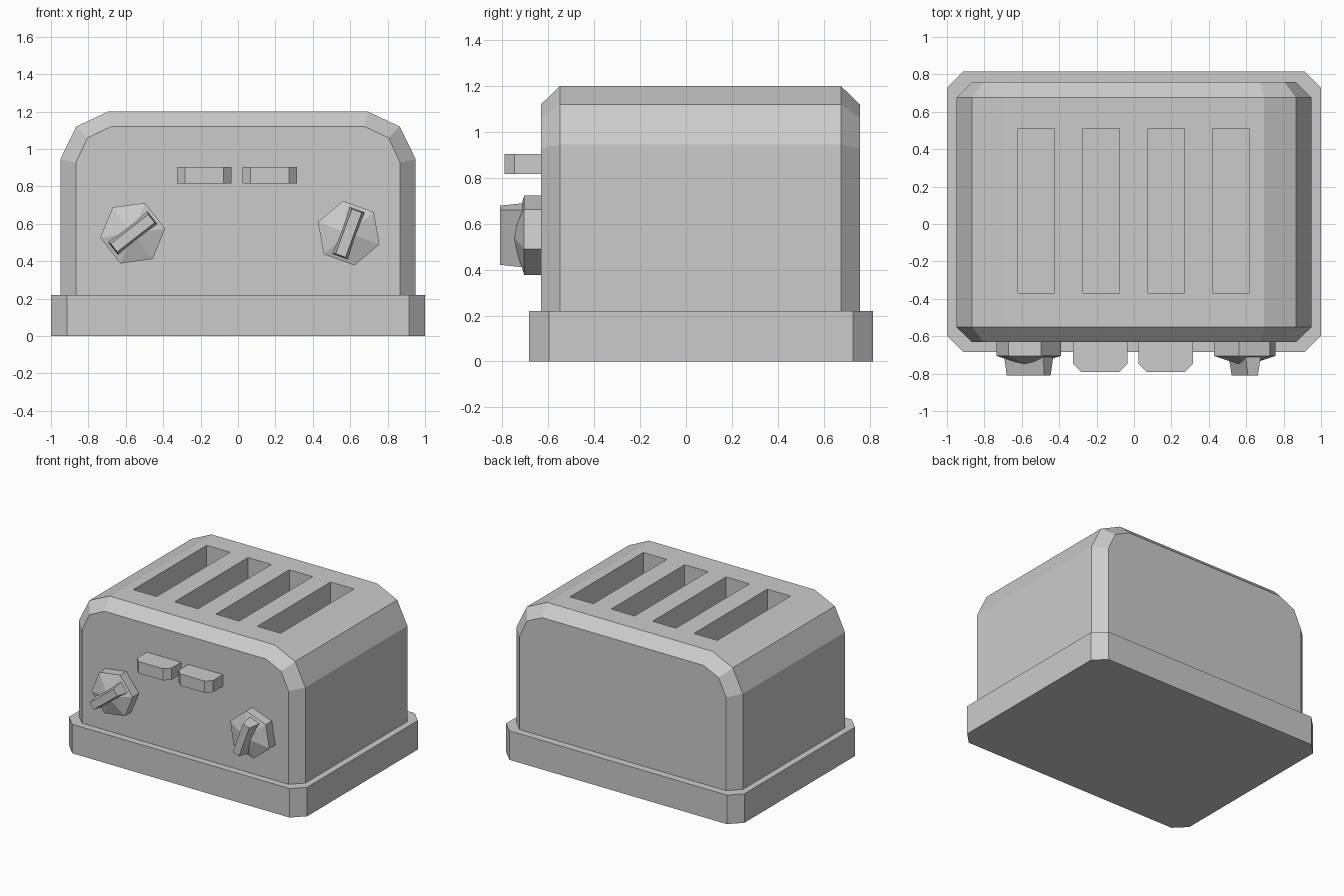
import bpy, bmesh
from math import cos, sin, radians
from mathutils import Vector

if "Cube" in bpy.data.objects:
    bpy.data.objects.remove(bpy.data.objects["Cube"])


def loft(name, rings):
    """Closed mesh skinned through rings of equal point count."""
    bm = bmesh.new()
    loops = [[bm.verts.new(p) for p in ring] for ring in rings]
    n = len(loops[0])
    for a, b in zip(loops, loops[1:]):
        for i in range(n):
            j = (i + 1) % n
            bm.faces.new((a[i], a[j], b[j], b[i]))
    bm.faces.new(loops[0][::-1])
    bm.faces.new(loops[-1])
    bmesh.ops.recalc_face_normals(bm, faces=bm.faces)
    mesh = bpy.data.meshes.new(name)
    bm.to_mesh(mesh)
    bm.free()
    obj = bpy.data.objects.new(name, mesh)
    bpy.context.collection.objects.link(obj)
    return obj


def mirror_x(half):
    return half + [(-x, z) for x, z in reversed(half)]


def box(name, x0, x1, y0, y1, z0, z1):
    pts = [(x0, y0), (x1, y0), (x1, y1), (x0, y1)]
    return loft(name, [[(x, y, z) for x, y in pts] for z in (z0, z1)])


# Base plinth with chamfered corners
c = 0.087
base_half = [(c - 1 + 1 - c, -0.685), (1 - c, -0.685), (1, -0.685 + c),
             (1, 0.815 - c), (1 - c, 0.815)]
base_pts = mirror_x(base_half[1:])
loft("base", [[(x, y, z) for x, y in base_pts] for z in (0, 0.22)])

# Body shell: arched profile with chamfered front and back rims
outer = mirror_x([(0.95, 0.22), (0.95, 0.945), (0.865, 1.12), (0.695, 1.2)])
inner = mirror_x([(0.867, 0.22), (0.867, 0.927), (0.805, 1.06), (0.677, 1.12)])
body = loft("body", [[(x, y, z) for x, z in prof] for y, prof in
                     ((-0.632, inner), (-0.55, outer), (0.675, outer), (0.758, inner))])

# Four bread slots cut into the top
for i in range(4):
    x = -0.522 + i * 0.347
    cutter = box("slot_cutter", x - 0.098, x + 0.098, -0.37, 0.51, 0.65, 1.4)
    cutter.hide_render = True
    mod = body.modifiers.new("slot", 'BOOLEAN')
    mod.object, mod.operation, mod.solver = cutter, 'DIFFERENCE', 'EXACT'
    bpy.context.view_layer.objects.active = body
    bpy.ops.object.modifier_apply(modifier=mod.name)
    bpy.data.objects.remove(cutter)

# Two push levers with chamfered front corners
for side, cx in (("left", -0.18), ("right", 0.17)):
    w, k = 0.145, 0.042
    pts = [(-w, -0.62), (-w, -0.79 + k), (-w + k, -0.79),
           (w - k, -0.79), (w, -0.79 + k), (w, -0.62)]
    loft(side + "_lever", [[(cx + x, y, z) for x, y in pts] for z in (0.816, 0.905)])


# Hexagonal knobs with a low cone front and a tapered grip
def knob(side, cx, cz, angle):
    def ring(r, y):
        return [(cx + r * cos(radians(angle + 60 * i)), y,
                 cz + r * sin(radians(angle + 60 * i))) for i in range(6)]
    dial = loft(side + "_dial", [ring(0.175, -0.62), ring(0.175, -0.705)])
    bm = bmesh.new()
    bm.from_mesh(dial.data)
    front = min(bm.faces, key=lambda f: f.calc_center_median().y)
    tip = bmesh.ops.poke(bm, faces=[front])["verts"][0]
    tip.co.y = -0.76
    bm.to_mesh(dial.data)
    bm.free()

    a = radians(angle + 30)
    along, across = Vector((cos(a), 0, sin(a))), Vector((-sin(a), 0, cos(a)))

    def rect(length, width, y):
        return [Vector((cx, y, cz)) + along * u * length + across * v * width
                for u, v in ((-1, -1), (1, -1), (1, 1), (-1, 1))]
    loft(side + "_grip", [rect(0.134, 0.046, -0.69), rect(0.127, 0.028, -0.81)])


knob("left", -0.563, 0.55, 8)
knob("right", 0.592, 0.55, 40)
